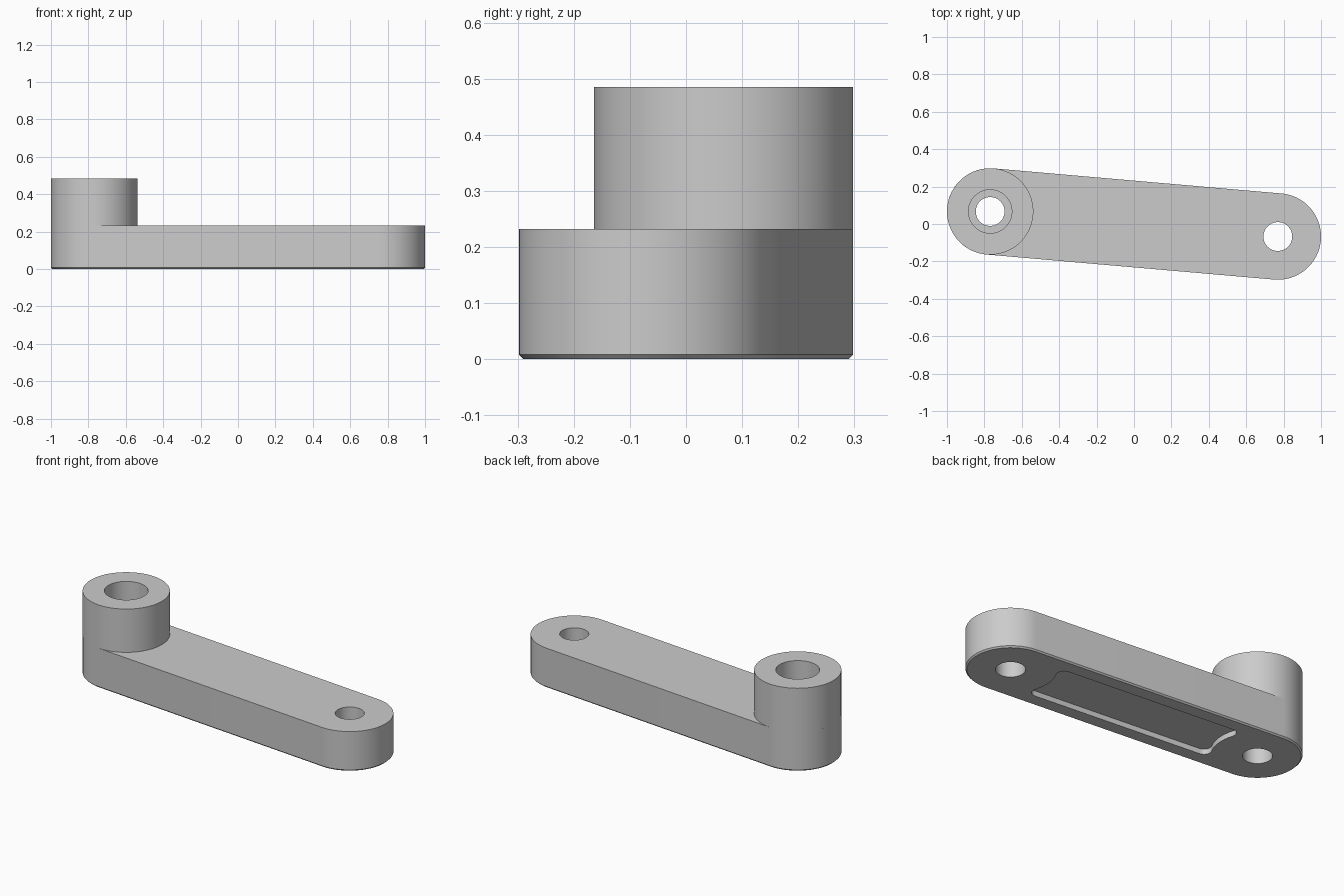
import bpy, bmesh
from math import pi, sqrt, atan2, cos, sin, radians
from mathutils import Matrix, Vector

cube = bpy.data.objects.get("Cube")
if cube:
    bpy.data.objects.remove(cube, do_unlink=True)

# Main dimensions
CX, CY, R = 0.769, 0.067, 0.231         # hub centres and arm end radius
ARM_TOP, BOSS_TOP = 0.232, 0.485
HOLE_R, BORE_R = 0.077, 0.116
CHAMFER, POCKET_DEPTH = 0.008, 0.03
HALF = sqrt(CX * CX + CY * CY)          # half distance between the hubs
TURN = Matrix.Rotation(atan2(-CY, CX), 4, 'Z')
HUB_BOSS, HUB_PLAIN = Vector((-CX, CY, 0)), Vector((CX, -CY, 0))

grey = bpy.data.materials.new("light_grey")
grey.use_nodes = True
grey.diffuse_color = (0.6, 0.6, 0.6, 1)
grey.node_tree.nodes["Principled BSDF"].inputs["Base Color"].default_value = (0.6, 0.6, 0.6, 1)


def arc(cx, cy, r, a0, a1, n):
    return [(cx + r * cos(a0 + (a1 - a0) * i / n),
             cy + r * sin(a0 + (a1 - a0) * i / n)) for i in range(n + 1)]


def loft(name, rings, closed=False, matrix=Matrix()):
    """Skin a stack of (outline, z) rings, capped or closed into a loop."""
    bm = bmesh.new()
    loops = [[bm.verts.new((x, y, z)) for x, y in pts] for pts, z in rings]
    pairs = list(zip(loops, loops[1:]))
    if closed:
        pairs.append((loops[-1], loops[0]))
    else:
        bm.faces.new(loops[0])
        bm.faces.new(loops[-1])
    for a, b in pairs:
        for i in range(len(a)):
            j = (i + 1) % len(a)
            bm.faces.new((a[i], a[j], b[j], b[i]))
    bmesh.ops.transform(bm, matrix=matrix, verts=bm.verts)
    bmesh.ops.recalc_face_normals(bm, faces=bm.faces)
    mesh = bpy.data.meshes.new(name)
    bm.to_mesh(mesh)
    bm.free()
    mesh.materials.append(grey)
    obj = bpy.data.objects.new(name, mesh)
    bpy.context.collection.objects.link(obj)
    return obj


def circle(r, n=96):
    return arc(0, 0, r, 0, 2 * pi, n)[:-1]


def stadium(r):
    return arc(HALF, 0, r, -pi / 2, pi / 2, 48) + arc(-HALF, 0, r, pi / 2, 3 * pi / 2, 48)


def pocket_outline(half_width=0.15, clear=0.24, fillet=0.04):
    """Long slot whose ends curve inward around the hubs, with round corners."""
    fy = half_width - fillet
    fx = HALF - sqrt((clear + fillet) ** 2 - fy ** 2)
    lean = atan2(-fy, HALF - fx)
    corner = arc(fx, fy, fillet, lean, pi / 2, 10)
    inner = arc(HALF, 0, clear, pi - lean * -1, pi, 12)[1:]
    upper = inner[::-1] + corner           # end middle up to the long side
    lower = [(x, -y) for x, y in upper[:0:-1]]
    end = lower + upper
    return end + [(-x, -y) for x, y in end]


def select_only(obj):
    bpy.ops.object.select_all(action='DESELECT')
    obj.select_set(True)
    bpy.context.view_layer.objects.active = obj


def cut(obj, cutter):
    cutter.hide_render = True
    mod = obj.modifiers.new("cut", 'BOOLEAN')
    mod.operation, mod.solver, mod.object = 'DIFFERENCE', 'EXACT', cutter
    select_only(obj)
    bpy.ops.object.modifier_apply(modifier=mod.name)
    bpy.data.objects.remove(cutter, do_unlink=True)


# Arm with a chamfered underside edge
arm = loft("arm", [(stadium(R - CHAMFER), 0), (stadium(R), CHAMFER), (stadium(R), ARM_TOP)],
           matrix=TURN)

# Through holes and the shallow underside pocket
for hub in (HUB_BOSS, HUB_PLAIN):
    cut(arm, loft("hole_cutter", [(circle(HOLE_R), -0.1), (circle(HOLE_R), 0.4)],
                  matrix=Matrix.Translation(hub)))
slot = pocket_outline()
cut(arm, loft("pocket_cutter", [(slot, -0.1), (slot, POCKET_DEPTH)], matrix=TURN))

# Raised boss with a wider bore that stops at the arm
boss = loft("boss", [(circle(R), ARM_TOP), (circle(R), BOSS_TOP),
                     (circle(BORE_R), BOSS_TOP), (circle(BORE_R), ARM_TOP)],
            closed=True, matrix=Matrix.Translation(HUB_BOSS))

for part in (arm, boss):
    select_only(part)
    bpy.ops.object.shade_smooth_by_angle(angle=radians(30))
